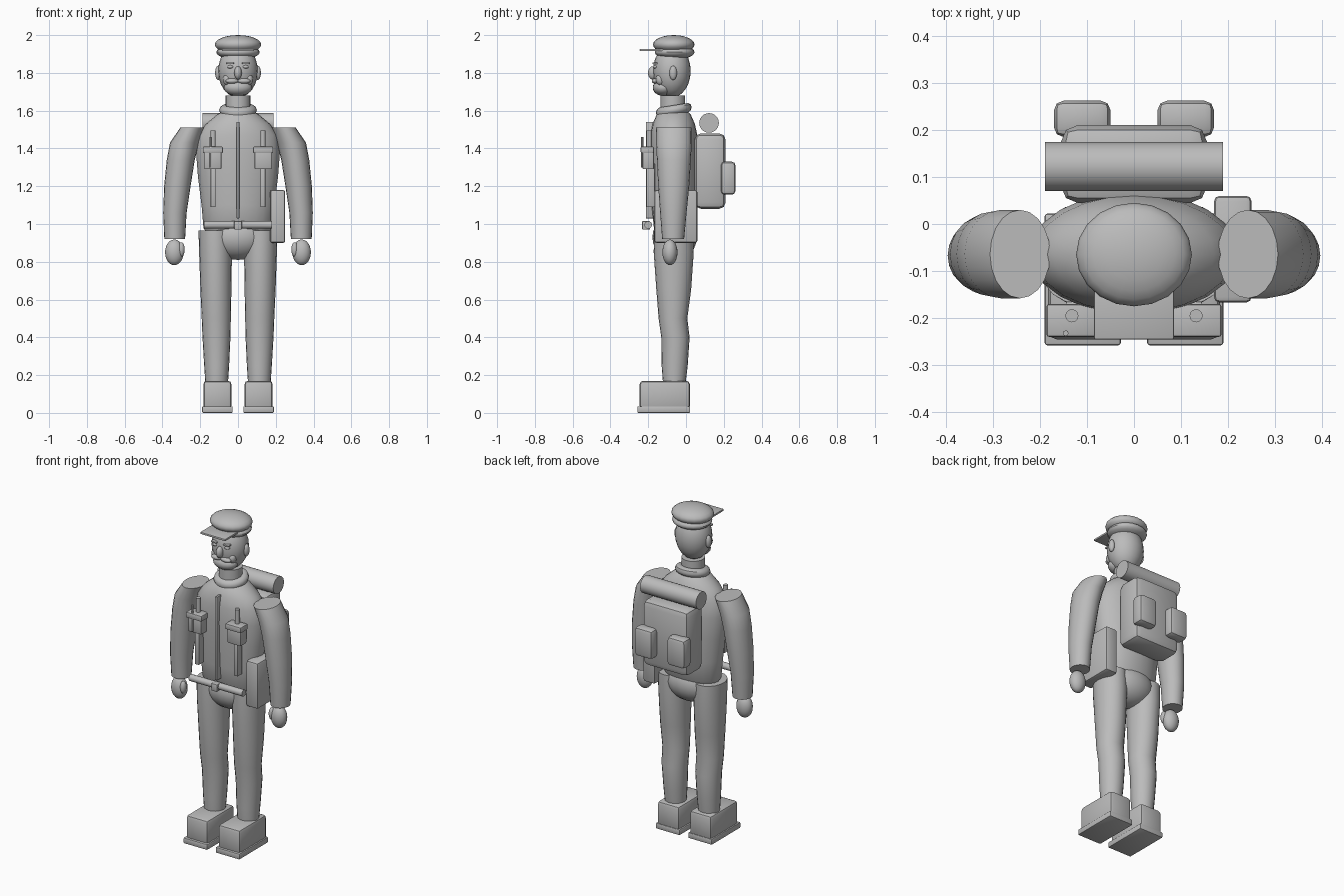
import bpy, bmesh, math
from mathutils import Matrix, Vector

if "Cube" in bpy.data.objects:
    bpy.data.objects.remove(bpy.data.objects["Cube"])

grey = bpy.data.materials.new("plain grey")
grey.diffuse_color = (0.5, 0.5, 0.5, 1)
grey.use_nodes = True
grey.node_tree.nodes["Principled BSDF"].inputs["Base Color"].default_value = grey.diffuse_color


def finish(name, bm, smooth=True):
    bmesh.ops.recalc_face_normals(bm, faces=bm.faces[:])
    me = bpy.data.meshes.new(name)
    bm.to_mesh(me)
    bm.free()
    me.materials.append(grey)
    ob = bpy.data.objects.new(name, me)
    bpy.context.collection.objects.link(ob)
    if smooth:
        bpy.ops.object.select_all(action='DESELECT')
        ob.select_set(True)
        bpy.context.view_layer.objects.active = ob
        bpy.ops.object.shade_smooth_by_angle(angle=math.radians(40))
    return ob


def box(name, lo, hi, bevel=0.0):
    """Box between two corners with rounded edges."""
    bm = bmesh.new()
    lo, hi = Vector(lo), Vector(hi)
    bmesh.ops.create_cube(bm, size=1, matrix=Matrix.Translation((lo + hi) / 2)
                          @ Matrix.Diagonal((*(hi - lo), 1)))
    if bevel:
        bmesh.ops.bevel(bm, geom=bm.edges[:], offset=bevel, segments=2,
                        profile=0.5, affect='EDGES')
    return finish(name, bm)


def ball(name, c, r):
    bm = bmesh.new()
    bmesh.ops.create_uvsphere(bm, u_segments=20, v_segments=12, radius=1,
                              matrix=Matrix.Translation(c) @ Matrix.Diagonal((*r, 1)))
    return finish(name, bm)


def rod(name, c, r, length, axis='Z', seg=20):
    bm = bmesh.new()
    rot = Matrix.Rotation(math.pi / 2, 4, 'Y') if axis == 'X' else Matrix()
    bmesh.ops.create_cone(bm, cap_ends=True, segments=seg, radius1=r, radius2=r,
                          depth=length, matrix=Matrix.Translation(c) @ rot)
    return finish(name, bm)


def loft(name, rings, seg=20):
    """Skin of level ellipses (cx, cy, z, rx, ry) with flat ends."""
    bm = bmesh.new()
    loops = []
    for cx, cy, z, rx, ry in rings:
        loops.append([bm.verts.new((cx + rx * math.cos(a), cy + ry * math.sin(a), z))
                      for a in (2 * math.pi * i / seg for i in range(seg))])
    for a, b in zip(loops, loops[1:]):
        for i in range(seg):
            j = (i + 1) % seg
            bm.faces.new((a[i], a[j], b[j], b[i]))
    bm.faces.new(loops[0])
    bm.faces.new(loops[-1])
    return finish(name, bm)


# Torso and hips
loft("jacket", [(0, -.06, .95, .165, .09), (0, -.06, .98, .183, .11),
                (0, -.06, 1.1, .193, .122), (0, -.06, 1.25, .212, .13),
                (0, -.062, 1.38, .222, .13), (0, -.064, 1.47, .212, .124),
                (0, -.065, 1.53, .17, .112), (0, -.065, 1.58, .11, .09),
                (0, -.065, 1.6, .07, .07)], 24)
ball("hips", (0, -.06, .93), (.165, .118, .12))

# Collar ring, tipped forward
bm = bmesh.new()
N, M = 24, 10
grid = []
for i in range(N):
    a = 2 * math.pi * i / N
    row = []
    for k in range(M):
        b = 2 * math.pi * k / M
        r = .07 + .03 * math.cos(b)
        y = r * math.sin(a)
        row.append(bm.verts.new((r * math.cos(a), -.065 + y * .95,
                                 1.603 + .027 * math.sin(b) + .15 * y)))
    grid.append(row)
for i in range(N):
    for k in range(M):
        bm.faces.new((grid[i][k], grid[(i + 1) % N][k],
                      grid[(i + 1) % N][(k + 1) % M], grid[i][(k + 1) % M]))
finish("collar", bm)
rod("neck", (0, -.07, 1.625), .066, .11)

# Head and cap
ball("head", (0, -.075, 1.81), (.105, .1, .14))
ball("nose", (0, -.175, 1.8), (.02, .026, .035))
ball("beard", (0, -.12, 1.722), (.075, .056, .044))
ball("cap_band", (0, -.06, 1.91), (.115, .105, .04))
ball("cap_crown", (0, -.065, 1.95), (.123, .11, .05))
box("cap_visor", (-.085, -.245, 1.915), (.085, -.1, 1.927), .003)

# Zip, belt and buckle
box("zip", (-.007, -.212, 1.03), (.007, -.17, 1.54), .002)
rod("belt", (0, -.2, .995), .02, .36, 'X')
box("buckle", (-.02, -.232, .97), (.02, -.19, 1.015), .004)

# Paired parts
for s, side in ((-1, "left"), (1, "right")):
    def sbox(name, x0, x1, y0, y1, z0, z1, bevel):
        box(f"{name}_{side}", (min(s * x0, s * x1), y0, z0),
            (max(s * x0, s * x1), y1, z1), bevel)

    # Face details
    ball(f"ear_{side}", (s * .105, -.068, 1.8), (.016, .02, .038))
    ball(f"eye_{side}", (s * .04, -.162, 1.832), (.017, .012, .009))
    sbox("brow", .022, .06, -.178, -.15, 1.846, 1.855, .002)
    ball(f"moustache_{side}", (s * .032, -.163, 1.757), (.034, .018, .014))
    ball(f"cheek_{side}", (s * .058, -.135, 1.765), (.022, .025, .03))

    # Arm, hand and thumb
    loft(f"arm_{side}", [(s * x, y, z, rx, ry) for x, y, z, rx, ry in (
        (.242, -.064, 1.51, .064, .094), (.283, -.064, 1.43, .077, .094),
        (.303, -.064, 1.34, .074, .09), (.321, -.065, 1.2, .07, .082),
        (.334, -.067, 1.06, .062, .07), (.335, -.068, .92, .055, .058))])
    ball(f"hand_{side}", (s * .337, -.085, .85), (.049, .04, .068))
    ball(f"thumb_{side}", (s * .3, -.1, .865), (.018, .02, .038))

    # Leg and boot
    loft(f"leg_{side}", [(s * x, y, z, rx, ry) for x, y, z, rx, ry in (
        (.113, -.062, .16, .06, .06), (.113, -.06, .25, .066, .069),
        (.114, -.056, .4, .074, .075), (.115, -.069, .5, .077, .076),
        (.117, -.065, .65, .082, .092), (.119, -.065, .85, .087, .106),
        (.12, -.065, .965, .089, .104))])
    sbox("boot", .035, .183, -.245, .02, .02, .17, .018)
    sbox("sole", .028, .19, -.258, .022, 0, .035, .006)

    # Chest pouch with strap and pen
    sbox("chest_strap", .118, .145, -.21, -.165, 1.09, 1.32, .003)
    sbox("pouch", .088, .178, -.23, -.17, 1.29, 1.4, .006)
    sbox("pouch_flap", .08, .186, -.24, -.17, 1.375, 1.41, .006)
    rod(f"pen_{side}", (s * .132, -.195, 1.42), .014, .15, seg=12)

    # Backpack pocket
    sbox("pack_pocket", .05, .17, .185, .262, 1.155, 1.33, .02)

rod("antenna", (-.145, -.232, 1.38), .006, .16, seg=8)

# Backpack, bedroll and hip case
box("backpack", (-.155, .045, 1.08), (.155, .21, 1.48), .035)
rod("bedroll", (0, .122, 1.535), .052, .378, 'X', 24)
box("hip_case", (.17, -.167, .9), (.25, .06, 1.18), .012)
